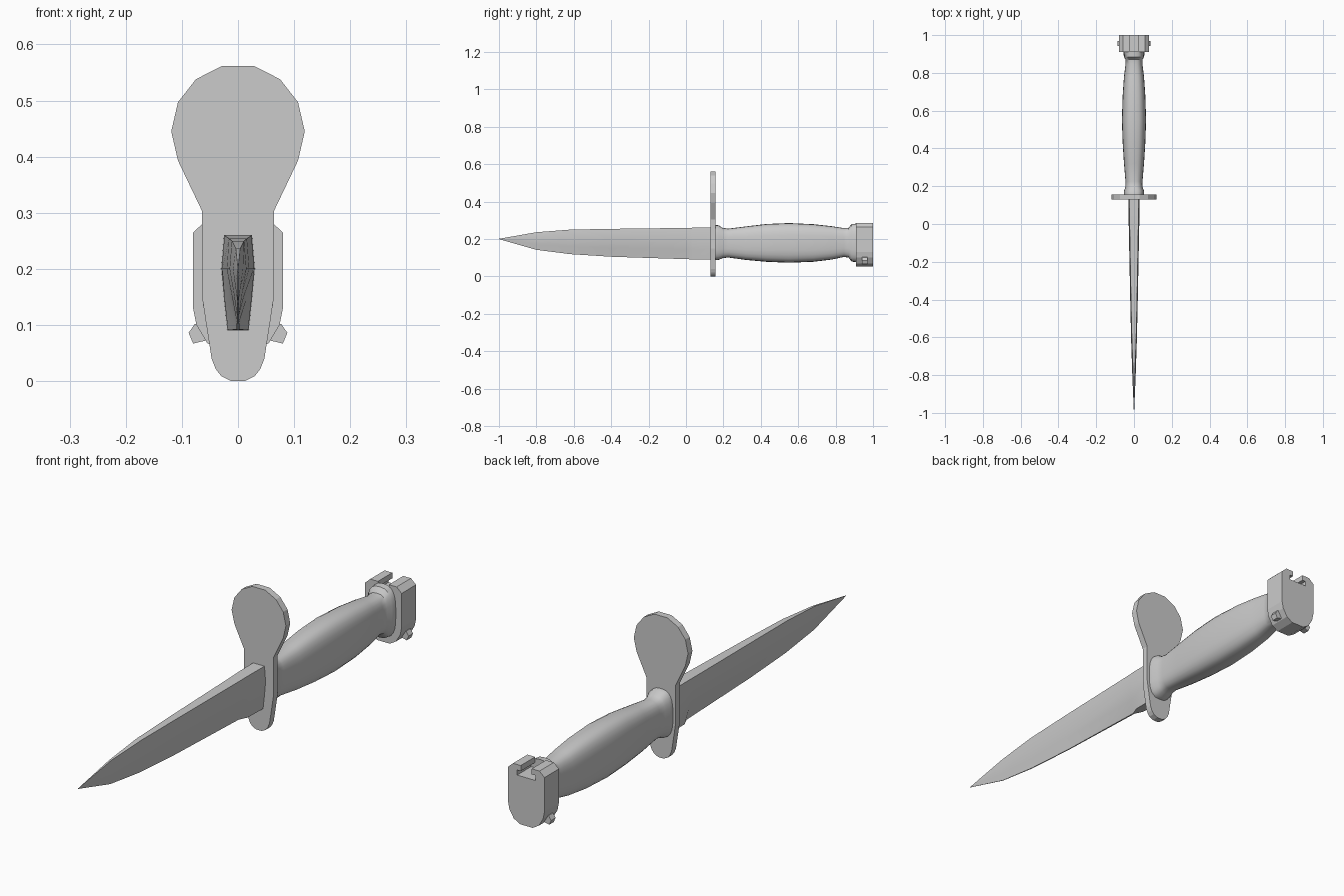
import bpy, bmesh
from math import sin, cos, pi, radians


def loft(name, sections, smooth=None):
    """Skin a list of closed rings of (x, y, z) points and cap both ends."""
    bm = bmesh.new()
    rings = [[bm.verts.new(p) for p in ring] for ring in sections]
    n = len(rings[0])
    for a, b in zip(rings, rings[1:]):
        for i in range(n):
            j = (i + 1) % n
            bm.faces.new((a[i], a[j], b[j], b[i]))
    bm.faces.new(rings[0])
    bm.faces.new(rings[-1])
    bmesh.ops.remove_doubles(bm, verts=bm.verts, dist=1e-5)
    bmesh.ops.recalc_face_normals(bm, faces=bm.faces)
    me = bpy.data.meshes.new(name)
    bm.to_mesh(me)
    bm.free()
    ob = bpy.data.objects.new(name, me)
    bpy.context.collection.objects.link(ob)
    if smooth:
        bpy.context.view_layer.objects.active = ob
        ob.select_set(True)
        bpy.ops.object.shade_smooth_by_angle(angle=radians(smooth))
        ob.select_set(False)
    return ob


def mirrored(half):
    """Complete a right-hand (x, z) outline running from top to bottom."""
    return half + [(-x, z) for x, z in reversed(half) if x > 0]


def prism(name, half, y0, y1):
    outline = mirrored(half)
    return loft(name, [[(x, y, z) for x, z in outline] for y in (y0, y1)])


# Blade: flat spine, ridge, hollow bevel, cutting edge; square ricasso at the guard
blade = []  # y, spine z, edge z, spine / ridge / bevel / edge half-widths
for y, top, low, ws, wr, wb, we in [
        (0.135, 0.260, 0.090, 0.025, 0.030, 0.025, 0.019),
        (0.035, 0.260, 0.091, 0.024, 0.029, 0.024, 0.018),
        (0.000, 0.259, 0.092, 0.023, 0.028, 0.015, 0.003),
        (-0.40, 0.254, 0.105, 0.016, 0.020, 0.011, 0.002),
        (-0.62, 0.250, 0.119, 0.011, 0.015, 0.008, 0.002),
        (-0.80, 0.236, 0.142, 0.004, 0.009, 0.005, 0.001),
        (-1.00, 0.201, 0.199, 0.0004, 0.0006, 0.0005, 0.0003)]:
    half = [(ws, top), (wr, 0.2), (wb, 0.2 + (low - 0.2) * 0.5), (we, low)]
    blade.append([(x, y, z) for x, z in mirrored(half)])
loft("blade", blade, 25)

# Guard plate with the large muzzle lobe
prism("guard", [(0.028, 0.562), (0.075, 0.538), (0.107, 0.497), (0.119, 0.445),
                (0.107, 0.393), (0.064, 0.303), (0.064, 0.15), (0.058, 0.11),
                (0.047, 0.04), (0.040, 0.022), (0.030, 0.009), (0.012, 0.0)],
      0.13, 0.157)

# Grip: rounded-box sections with flared ends and a swollen middle
grip = []
for y, hx, low, top in [
        (0.155, 0.053, 0.086, 0.275), (0.175, 0.053, 0.088, 0.273),
        (0.195, 0.046, 0.097, 0.260), (0.225, 0.045, 0.101, 0.255),
        (0.32, 0.053, 0.088, 0.267), (0.43, 0.060, 0.078, 0.280),
        (0.55, 0.064, 0.073, 0.285), (0.68, 0.060, 0.078, 0.279),
        (0.78, 0.053, 0.090, 0.268), (0.845, 0.045, 0.104, 0.258),
        (0.870, 0.045, 0.100, 0.260), (0.885, 0.054, 0.079, 0.280),
        (0.912, 0.055, 0.076, 0.282)]:
    ring = []
    for i in range(24):
        c, s = cos(2 * pi * i / 24), sin(2 * pi * i / 24)
        px = abs(c) ** 0.7 * (1 if c > 0 else -1)
        pz = abs(s) ** 0.7 * (1 if s > 0 else -1)
        ring.append((hx * px, y, (top + low) / 2 + (top - low) / 2 * pz))
    grip.append(ring)
loft("grip", grip, 40)

# Pommel with an undercut slot along its top
prism("pommel", [(0.040, 0.243), (0.040, 0.263), (0.024, 0.263), (0.024, 0.285),
                 (0.058, 0.285), (0.080, 0.265), (0.080, 0.13), (0.074, 0.100),
                 (0.055, 0.068), (0.028, 0.052)], 0.91, 1.0)

# Release studs on the lower corners of the pommel
for side, label in ((1, "right"), (-1, "left")):
    pts = [(0.050, 0.105), (0.077, 0.102), (0.088, 0.086), (0.080, 0.067), (0.050, 0.074)]
    loft("release_stud_" + label,
         [[(side * x, y, z) for x, z in pts] for y in (0.942, 0.970)])
